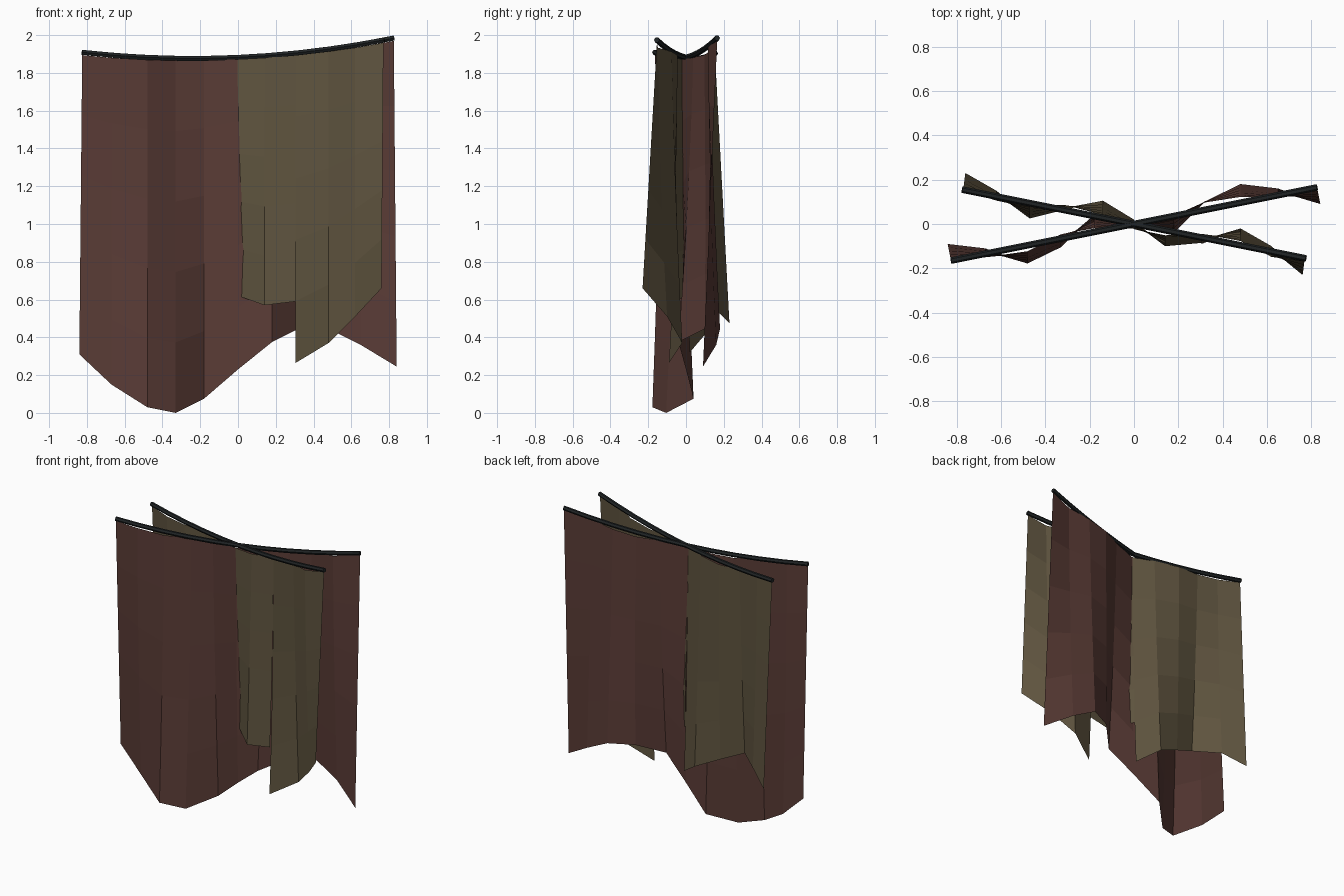
import bpy, bmesh

if "Cube" in bpy.data.objects:
    bpy.data.objects.remove(bpy.data.objects["Cube"])


def material(name, rgb):
    m = bpy.data.materials.new(name)
    m.diffuse_color = (*rgb, 1)
    m.use_nodes = True
    m.node_tree.nodes["Principled BSDF"].inputs["Base Color"].default_value = m.diffuse_color
    return m


RED = material("dull red cloth", (0.103, 0.045, 0.037))
OLIVE = material("olive cloth", (0.116, 0.090, 0.050))
BLACK = material("black rope", (0.014, 0.017, 0.018))
ROWS = 5


def rope_z(x):
    # sagging line, higher on the right
    return 1.882 + 0.0457 * x + 0.095 * x * x


def interpolate(table, x):
    x = max(table[0][0], min(table[-1][0], x))
    for (x0, y0), (x1, y1) in zip(table, table[1:]):
        if x1 > x0 and x <= x1:
            return y0 + (y1 - y0) * (x - x0) / (x1 - x0)
    return table[-1][1]


def cloth(name, mat, half, slope, panels):
    """Hang panels from a rope; each panel lists its hem points (x, y, z).
    The folds grow and drift sideways from the rope down to the hem."""
    folds = sorted((x, y - slope * x) for hem in panels for x, y, z in hem)
    bm = bmesh.new()
    for hem in panels:
        grid = []
        for x, y, z in hem:
            end = abs(x) > 0.7
            tx = (half if x > 0 else -half) if end else x
            top = rope_z(tx) - 0.010 - 0.006 * abs(tx)
            column = []
            for r in range(ROWS + 1):
                t = r / ROWS
                px = tx + (x - tx) * t
                if end:
                    py = tx * slope + (y - tx * slope) * t
                elif r == ROWS:
                    py = y
                else:
                    py = px * slope + (0.5 + 0.5 * t) * interpolate(folds, px + 0.1 * (1 - t))
                column.append(bm.verts.new((px, py, top + (z - top) * t)))
            grid.append(column)
        for a, b in zip(grid, grid[1:]):
            for r in range(ROWS):
                bm.faces.new((a[r], a[r + 1], b[r + 1], b[r]))
    bmesh.ops.remove_doubles(bm, verts=bm.verts, dist=0.0005)
    me = bpy.data.meshes.new(name)
    bm.to_mesh(me)
    bm.free()
    me.materials.append(mat)
    bpy.context.collection.objects.link(bpy.data.objects.new(name, me))


def rope(name, half, slope):
    cu = bpy.data.curves.new(name, "CURVE")
    cu.dimensions = "3D"
    cu.bevel_depth = 0.015
    cu.bevel_resolution = 1
    cu.use_fill_caps = True
    sp = cu.splines.new("POLY")
    n = 10
    sp.points.add(n)
    for i, p in enumerate(sp.points):
        x = half * (2 * i / n - 1)
        p.co = (x, x * slope, rope_z(x), 1)
    sp.use_smooth = False
    cu.materials.append(BLACK)
    bpy.context.collection.objects.link(bpy.data.objects.new(name, cu))


# long red sheet
cloth("red_sheet", RED, 0.825, 0.2, [[
    (-0.84, -0.09, 0.31), (-0.67, -0.11, 0.15), (-0.48, -0.178, 0.03),
    (-0.33, -0.105, 0.0), (-0.18, 0.04, 0.075), (0, 0, 0.23),
    (0.18, -0.04, 0.375), (0.32, 0.10, 0.445), (0.48, 0.18, 0.445),
    (0.65, 0.16, 0.36), (0.84, 0.09, 0.245)]])

# shorter olive sheet, torn into three strips at the hem
cloth("olive_sheet", OLIVE, 0.77, -0.2, [
    [(-0.76, 0.23, 0.475), (-0.62, 0.15, 0.555), (-0.47, 0.025, 0.57),
     (-0.31, 0.065, 0.50), (-0.14, 0.105, 0.42), (0, 0.02, 0.32)],
    [(0, 0.005, 0.62), (0.14, -0.10, 0.57), (0.305, -0.085, 0.59)],
    [(0.305, -0.09, 0.265), (0.48, -0.02, 0.37), (0.62, -0.10, 0.51),
     (0.76, -0.23, 0.66)]])

# crossing ropes
rope("red_sheet_rope", 0.825, 0.2)
rope("olive_sheet_rope", 0.775, -0.2)
